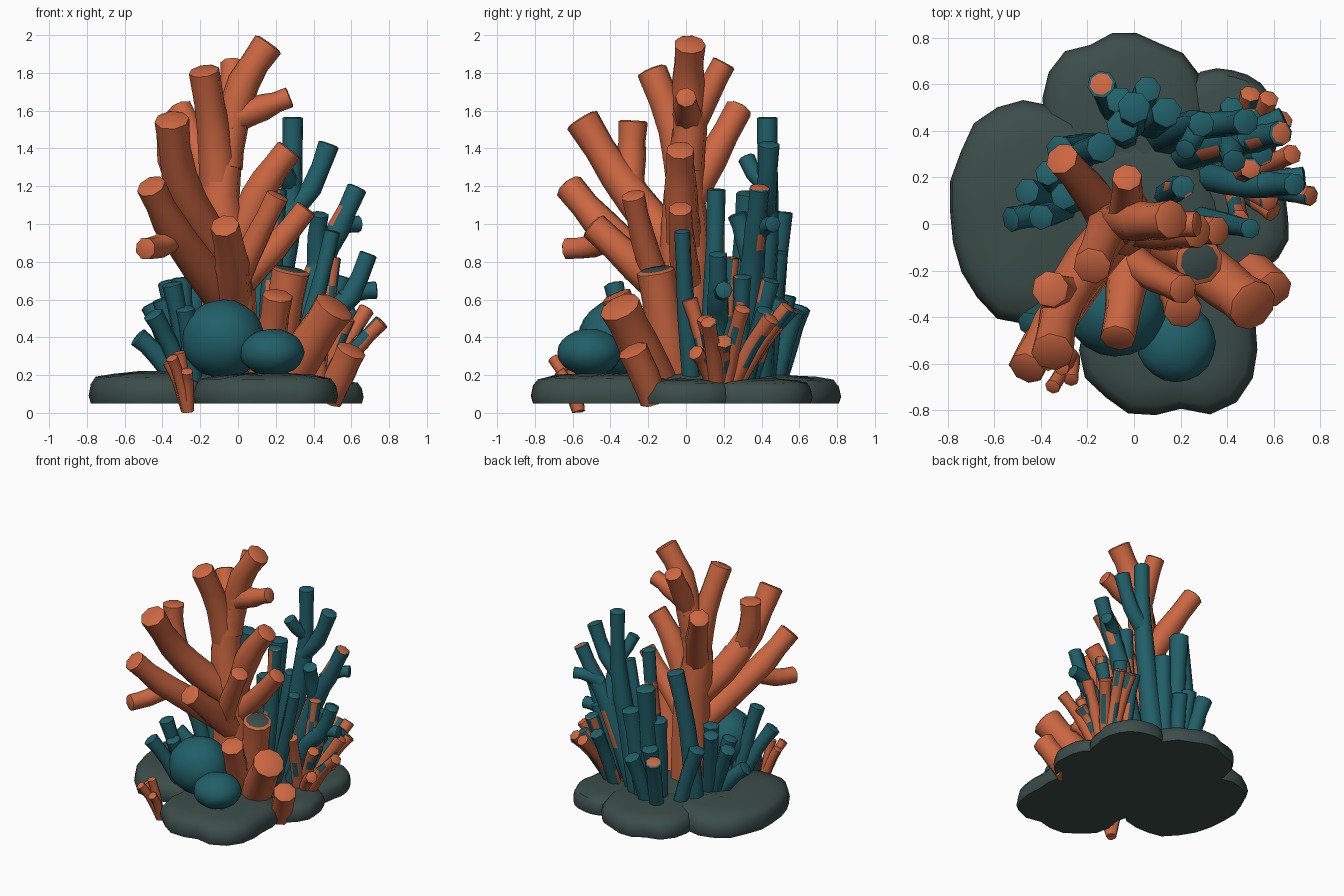
import bpy, bmesh, math, random
from mathutils import Vector

random.seed(4)
if "Cube" in bpy.data.objects:
    bpy.data.objects.remove(bpy.data.objects["Cube"], do_unlink=True)


def material(name, colour):
    mat = bpy.data.materials.new(name)
    mat.use_nodes = True
    mat.diffuse_color = (*colour, 1)
    mat.node_tree.nodes["Principled BSDF"].inputs["Base Color"].default_value = (*colour, 1)
    return mat


ORANGE = material("coral orange", (.6, .135, .053))
TEAL = material("deep teal", (.015, .115, .14))
ROCK = material("dark rock", (.045, .075, .067))


def finish(name, bm, mats, angle=56):
    bmesh.ops.recalc_face_normals(bm, faces=bm.faces)
    mesh = bpy.data.meshes.new(name)
    bm.to_mesh(mesh)
    bm.free()
    obj = bpy.data.objects.new(name, mesh)
    bpy.context.collection.objects.link(obj)
    for mat in mats:
        mesh.materials.append(mat)
    bpy.ops.object.select_all(action="DESELECT")
    obj.select_set(True)
    bpy.context.view_layer.objects.active = obj
    bpy.ops.object.shade_smooth_by_angle(angle=math.radians(angle))


def loft(bm, rings):
    """Skin a list of vertex rings and cap both ends; returns the end cap."""
    for low, high in zip(rings, rings[1:]):
        for i in range(len(low)):
            j = (i + 1) % len(low)
            bm.faces.new((low[i], low[j], high[j], high[i]))
    bm.faces.new(rings[0][::-1])
    return bm.faces.new(rings[-1])


def curve_points(path):
    """Smooth the path with a spline through its points."""
    pts = [Vector(p) for p in path]
    ext = [pts[0] * 2 - pts[1]] + pts + [pts[-1] * 2 - pts[-2]]
    out = []
    for a, b, c, d in zip(ext, ext[1:], ext[2:], ext[3:]):
        for t in (0, .5):
            out.append(.5 * (2 * b + (c - a) * t + (2 * a - 5 * b + 4 * c - d) * t * t
                             + (3 * b - a - 3 * c + d) * t ** 3))
    return out + [pts[-1]]


def tube(name, path, start, end, mat, second=None, spots=0, sides=8):
    """Tapering stalk with a flared, worn lip; the second colour marks its mouth or random spots."""
    bm = bmesh.new()
    pts = curve_points(path)
    rings, side = [], Vector((1, .2, 0))
    for k, p in enumerate(pts):
        axis = (pts[min(k + 1, len(pts) - 1)] - pts[max(k - 1, 0)]).normalized()
        side = (side - axis * side.dot(axis)).normalized()
        other = axis.cross(side)
        r = start + (end - start) * k / (len(pts) - 1)
        r *= random.uniform(.96, 1.06) * (.92 if k == len(pts) - 2 else 1)
        circle = [math.cos(a) * side + math.sin(a) * other
                  for a in (math.tau * i / sides for i in range(sides))]
        rings.append([bm.verts.new(p + r * c) for c in circle])
    rings.append([bm.verts.new(p + axis * end * .1 + r * .8 * c) for c in circle])
    mouth = loft(bm, rings)
    for face in bm.faces:
        face.material_index = int(random.random() < spots)
    if second and not spots:
        mouth.material_index = 1
    finish(name, bm, (mat, second or mat))


def rock(name, x, y, rx, ry, top, square=0):
    """Flat-bottomed boulder with an uneven outline and a worn top."""
    bm = bmesh.new()
    n = 22
    angles = [math.tau * i / n for i in range(n)]
    outline = [random.uniform(.95, 1.04) * (1 + square * math.sin(2 * a) ** 2) for a in angles]
    rings = []
    for size, h in ((.97, 0), (1, .25), (.97, .6), (.9, .83), (.66, .94), (.3, 1)):
        rings.append([bm.verts.new((x + rx * size * w * math.cos(a),
                                    y + ry * size * w * math.sin(a),
                                    .05 + (top - .05) * h * random.uniform(.95, 1.02)))
                      for a, w in zip(angles, outline)])
    loft(bm, rings)
    finish(name, bm, (ROCK,), 48)


def dome(name, centre, radii):
    """Rounded lumpy coral head."""
    bm = bmesh.new()
    bmesh.ops.create_icosphere(bm, subdivisions=3, radius=1)
    for v in bm.verts:
        bump = 1 + .025 * math.sin(v.co.x * 7) * math.cos(v.co.z * 6 + v.co.y * 5)
        v.co = Vector(c + r * s * bump for c, r, s in zip(centre, radii, v.co))
    finish(name, bm, (TEAL,))


def cluster(name, base, tips, r, mat, second=None, spots=0, spread=.25):
    """Straight stalks fanning out from one foot."""
    foot = Vector(base)
    for i, t in enumerate(tips):
        end = Vector(t)
        root = foot + (end - foot) * spread
        root.z = foot.z
        mid = root.lerp(end, .5) + Vector((0, 0, .03))
        tube(f"{name}_{i + 1}", (root, mid, end), r * .9, r, mat, second, spots, 7)


# Rock base
rock("left_rock", -.42, .05, .38, .47, .22, .06)
rock("back_rock", -.04, .43, .36, .38, .2, .05)
rock("back_left_rock", .39, .39, .23, .27, .18, .08)
rock("side_rock", .36, .02, .31, .3, .18)
rock("front_rock", .15, -.43, .38, .38, .21, .15)
rock("middle_rock", 0, 0, .4, .42, .22)

# Large branching coral: trunk and crown
trunk = (-.05, 0, .8)
crown = (-.04, .02, 1.5)
tube("trunk", ((-.05, 0, .15), trunk, (-.1, -.01, 1.15), crown), .16, .09, ORANGE)
tube("crown_branch", ((-.07, 0, 1.3), crown, (.03, .01, 1.75), (.16, .02, 1.95)), .095, .085, ORANGE, sides=9)
tube("crown_front_branch", ((-.1, 0, 1.2), (-.13, -.06, 1.5), (-.18, -.18, 1.81)), .1, .08, ORANGE)
tube("crown_back_branch", (crown, (-.03, .12, 1.7), (-.03, .2, 1.85)), .075, .065, ORANGE)
tube("crown_side_branch", ((0, .01, 1.57), (.14, 0, 1.62), (.27, 0, 1.67)), .08, .055, ORANGE)
tube("back_branch", ((-.1, 0, 1.1), (-.19, .14, 1.35), (-.31, .28, 1.61)), .09, .075, ORANGE)

# Large branching coral: limbs
tube("front_limb", (trunk, (-.2, -.17, 1), (-.31, -.36, 1.25), (-.35, -.55, 1.55)), .11, .09, ORANGE)
tube("front_limb_fork", ((-.29, -.3, 1.18), (-.35, -.29, 1.35), (-.36, -.28, 1.54)), .08, .075, ORANGE)
tube("low_limb", ((-.08, -.02, .6), (-.25, -.28, .84), (-.36, -.45, 1), (-.46, -.62, 1.2)), .1, .08, ORANGE)
tube("low_limb_fork", ((-.32, -.38, .94), (-.42, -.5, .88), (-.49, -.63, .87)), .07, .06, ORANGE)
tube("short_limb", ((-.03, 0, .55), (-.03, -.26, .78), (-.07, -.49, .99)), .1, .075, ORANGE)
tube("short_limb_fork", ((-.01, -.16, .7), (.1, -.23, .93), (.21, -.28, 1.15)), .075, .065, ORANGE)
tube("side_limb", (trunk, (.06, -.02, 1.05), (.15, -.03, 1.23), (.27, -.03, 1.39)), .1, .075, ORANGE)
tube("low_side_limb", ((.02, 0, .7), (.2, -.02, .88), (.36, -.03, 1.08)), .085, .065, ORANGE)

# Wide tube sponges
tube("tall_sponge", ((.14, -.06, .15), (.22, -.11, .45), (.28, -.16, .75)), .12, .105, ORANGE, ROCK, sides=10)
tube("leaning_sponge", ((.25, -.15, .15), (.39, -.26, .38), (.51, -.35, .56)), .11, .115, ORANGE, sides=10)
tube("front_sponge", ((.12, -.16, .15), (.18, -.28, .42), (.21, -.37, .62)), .08, .085, ORANGE)
tube("low_sponge", ((.48, -.17, .07), (.54, -.22, .2), (.6, -.28, .33)), .075, .085, ORANGE)

# Rounded coral heads
dome("large_head", (-.08, -.36, .39), (.22, .21, .21))
dome("small_head", (.18, -.51, .32), (.17, .17, .125))

# Tall teal branching corals
tube("tall_stem", ((.13, .38, .15), (.22, .41, .7), (.28, .43, 1.12), (.29, .43, 1.56)), .08, .055, TEAL)
tube("tall_stem_fork", ((.26, .42, 1.05), (.39, .43, 1.19), (.48, .44, 1.42)), .06, .055, TEAL)
tube("tall_stem_twig", ((.28, .43, 1.2), (.25, .36, 1.27), (.22, .32, 1.35)), .05, .045, TEAL)
tube("middle_stem", ((.22, .3, .15), (.42, .35, .75), (.53, .37, .97), (.63, .39, 1.19)), .07, .055, TEAL, ORANGE, .12)
tube("middle_stem_fork", ((.48, .36, .93), (.56, .42, .99), (.64, .46, 1)), .05, .045, TEAL)
tube("middle_stem_twig", ((.42, .35, .78), (.42, .31, .93), (.43, .27, 1.05)), .055, .05, TEAL)
tube("low_stem", ((.33, .2, .15), (.48, .17, .5), (.6, .17, .62), (.69, .17, .84)), .065, .05, TEAL)
tube("low_stem_fork", ((.55, .17, .6), (.64, .19, .64), (.73, .2, .65)), .05, .045, TEAL)
tube("side_stem", ((.28, .03, .15), (.4, 0, .55), (.5, -.02, .96)), .05, .045, TEAL)
tube("inner_stem", ((.14, .12, .15), (.18, .15, .7), (.21, .16, 1.18)), .06, .05, TEAL, ORANGE, .15)

# Teal stalks along the back and left
tube("leaning_back_stalk", ((-.26, .25, .15), (-.22, .3, .75), (-.14, .33, 1.16)), .065, .065, TEAL)
cluster("back_stalk", (-.02, .32, .15), ((0, .5, 1.06), (.14, .48, .85), (-.05, .42, .8)), .07, TEAL, spread=.6)
cluster("rear_stalk", (-.05, .36, .15), ((.06, .58, .54), (-.32, .32, .6), (-.06, .53, .62)), .06, TEAL, spread=.5)
tube("rear_tipped_stalk", ((-.09, .48, .15), (-.11, .54, .36), (-.14, .6, .56)), .05, .06, TEAL, ORANGE)
cluster("left_stalk", (-.25, .08, .15),
        ((-.3, .12, .71), (-.37, .22, .69), (-.46, .14, .57), (-.4, .03, .6), (-.53, .02, .4)), .057, TEAL)
cluster("front_left_stalk", (-.22, -.25, .15), ((-.35, -.38, .68), (-.45, -.43, .52), (-.28, -.4, .55)), .055, TEAL)
cluster("teal_fan", (.36, .28, .15), ((.5, .45, .7), (.42, .5, .6), (.55, .3, .72), (.6, .42, .54)), .05, TEAL, ORANGE, .15)

# Orange finger fans
cluster("orange_fan", (.42, .18, .15),
        ((.76, .12, .48), (.66, .2, .38), (.58, .1, .5), (.68, .3, .55), (.64, .45, .5), (.58, .54, .56),
         (.5, .56, .55), (.45, .02, .6), (.5, .24, .82), (.6, .05, .32)), .045, ORANGE, TEAL, .15)
cluster("front_finger", (-.26, -.56, .01), ((-.35, -.7, .29), (-.31, -.62, .32), (-.27, -.67, .22), (-.37, -.6, .27)),
        .033, ORANGE, spread=.1)
